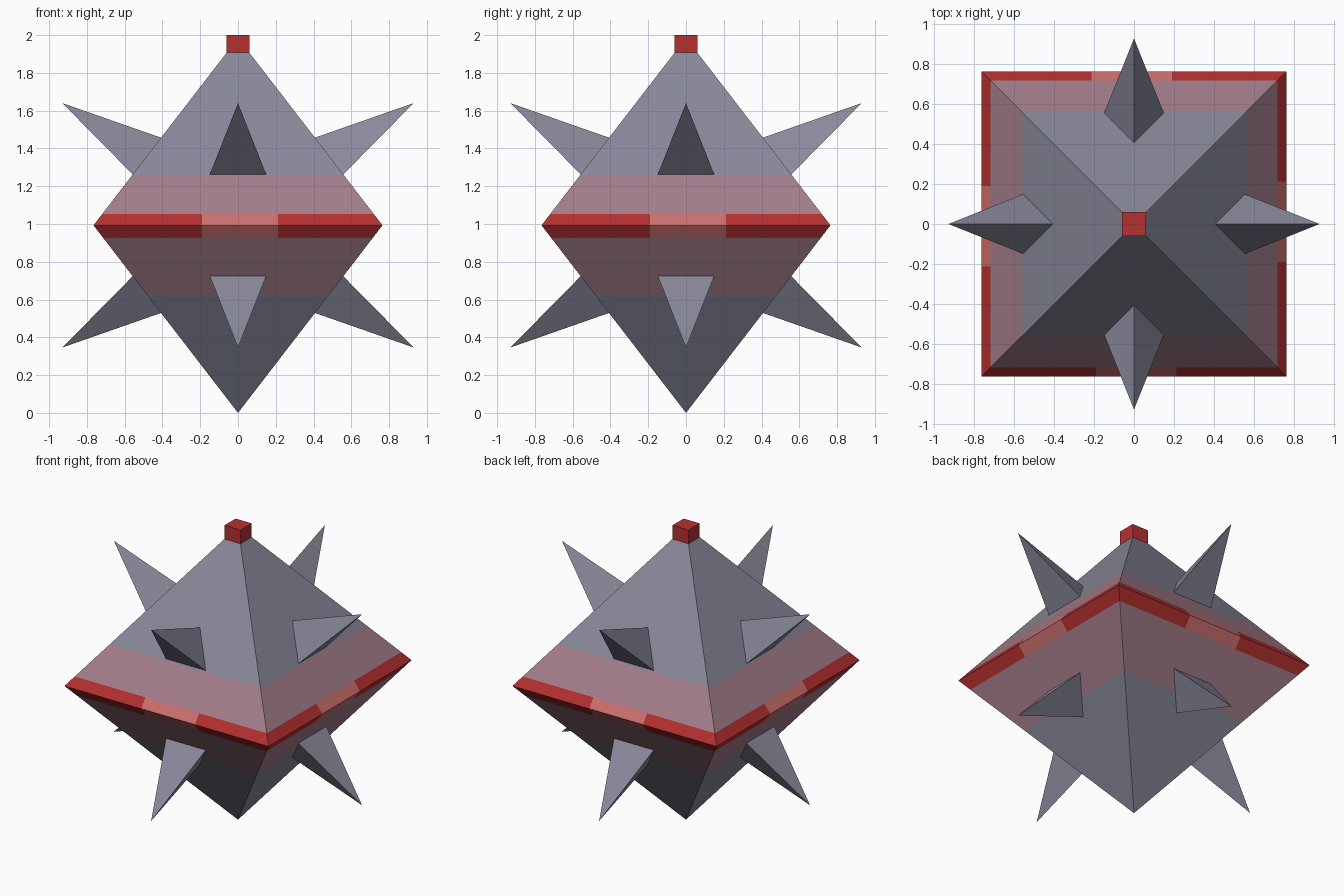
import bpy, bmesh
from math import sin, cos, pi
from mathutils import Vector

if "Cube" in bpy.data.objects:
    bpy.data.objects.remove(bpy.data.objects["Cube"])

MID, HALF, TOP = 0.993, 0.765, 1.985     # equator height, equator half width, top apex


def material(name, rgb):
    m = bpy.data.materials.new(name)
    lin = [((c / 255 + 0.055) / 1.055) ** 2.4 for c in rgb]
    m.diffuse_color = (*lin, 1)
    m.use_nodes = True
    m.node_tree.nodes["Principled BSDF"].inputs["Base Color"].default_value = m.diffuse_color
    return m


grey = material("slate grey", (136, 136, 154))
red = material("deep red", (182, 48, 48))
pink = material("dusty pink", (164, 125, 138))
pale = material("pale red", (204, 112, 110))


def make_object(name, bm, mats):
    bmesh.ops.recalc_face_normals(bm, faces=bm.faces[:])
    me = bpy.data.meshes.new(name)
    bm.to_mesh(me)
    bm.free()
    for m in mats:
        me.materials.append(m)
    ob = bpy.data.objects.new(name, me)
    bpy.context.collection.objects.link(ob)
    return ob


def hull(bm, points):
    vs = [bm.verts.new(p) for p in points]
    bmesh.ops.convex_hull(bm, input=vs)


def cut(bm, faces, co, no):
    geom = set(faces)
    for f in faces:
        geom.update(f.edges)
        geom.update(f.verts)
    bmesh.ops.bisect_plane(bm, geom=list(geom), dist=1e-5, plane_co=co, plane_no=no)


# Outward and sideways directions of the four sides
sides = [(Vector((sin(a), -cos(a), 0)), Vector((cos(a), sin(a), 0)))
         for a in (k * pi / 2 for k in range(4))]

# Octahedral body, cut into colour bands
bm = bmesh.new()
hull(bm, [(0, 0, 0), (0, 0, TOP)] +
     [(x * HALF, y * HALF, MID) for x in (-1, 1) for y in (-1, 1)])
RED_LO, RED_HI, PINK_LO, PINK_HI = 0.925, 1.052, 0.62, 1.255
for z in (RED_LO, RED_HI, PINK_LO, PINK_HI):
    cut(bm, bm.faces[:], (0, 0, z), (0, 0, 1))

# Pale patch in the red band of each side
PATCH = (-0.19, 0.213)
for out, along in sides:
    for s in PATCH:
        band = [f for f in bm.faces if RED_LO < f.calc_center_median().z < RED_HI
                and f.calc_center_median().dot(out) > 0.6]
        cut(bm, band, along * s, along)

for f in bm.faces:
    c = f.calc_center_bounds()
    if RED_LO < c.z < RED_HI:
        along = max(sides, key=lambda s: c.dot(s[0]))[1]
        f.material_index = 3 if PATCH[0] < c.dot(along) < PATCH[1] else 1
    elif PINK_LO < c.z < PINK_HI:
        f.material_index = 2
make_object("body", bm, [grey, red, pink, pale])

# Three-sided spikes, one above and one below the equator on each side
for name, flip in (("upper_spikes", 1), ("lower_spikes", -1)):
    bm = bmesh.new()
    for out, along in sides:
        pts = [(0.93, 0, 0.647), (0.402, 0, 0.462), (0.555, 0.15, 0.267), (0.555, -0.15, 0.267)]
        hull(bm, [out * o + along * s + Vector((0, 0, MID + flip * h)) for o, s, h in pts])
    make_object(name, bm, [grey])

# Small cube on the tip
bm = bmesh.new()
hull(bm, [(x * 0.06, y * 0.06, z) for x in (-1, 1) for y in (-1, 1) for z in (1.903, 2.0)])
make_object("tip_cube", bm, [red])
